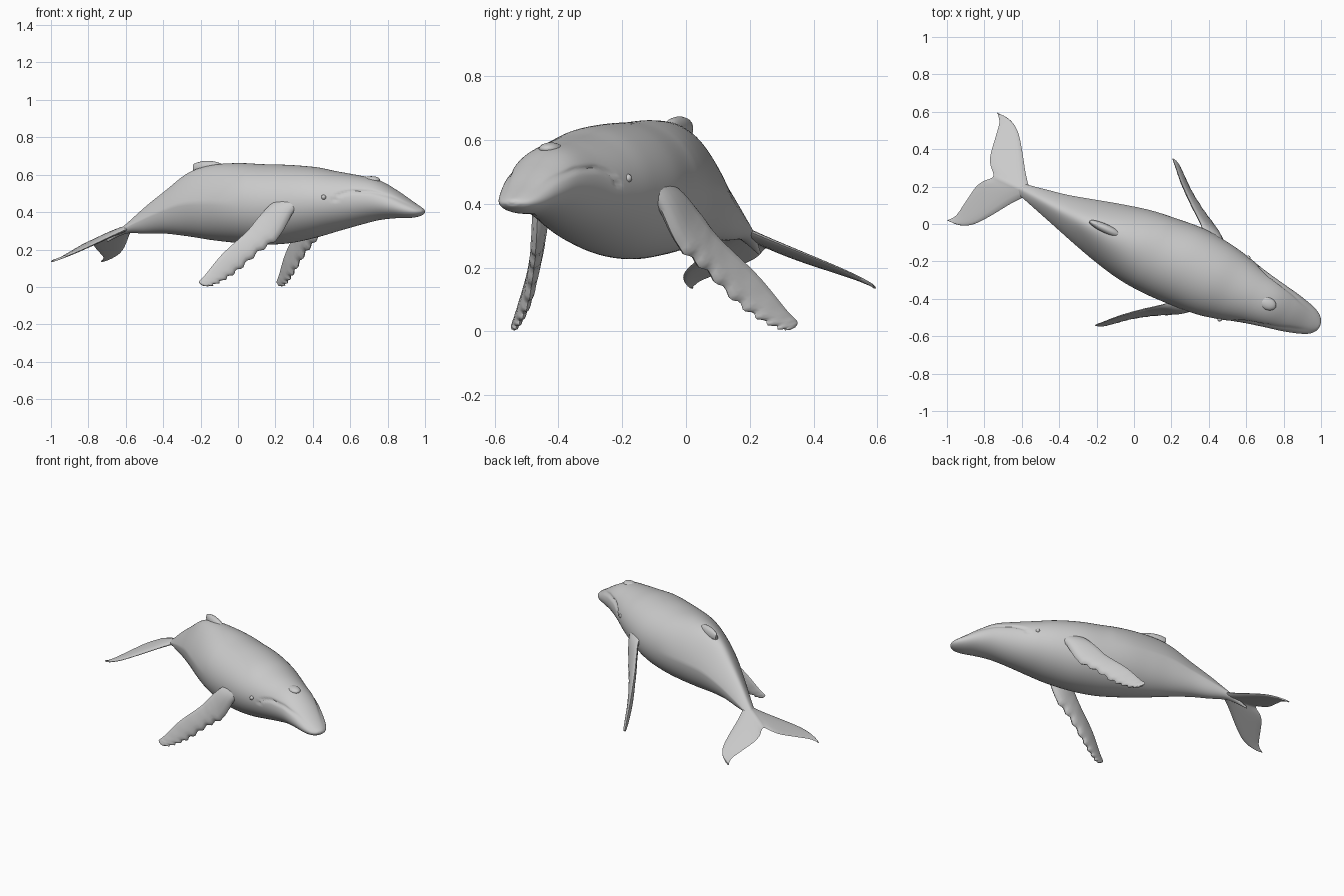
import bpy, bmesh, math
from mathutils import Vector, Matrix

if "Cube" in bpy.data.objects:
    bpy.data.objects.remove(bpy.data.objects["Cube"])

grey = bpy.data.materials.new("whale_grey")
grey.use_nodes = True
grey.diffuse_color = (0.6, 0.6, 0.6, 1)
grey.node_tree.nodes["Principled BSDF"].inputs["Base Color"].default_value = (0.6, 0.6, 0.6, 1)

# The animal is modelled along x, then turned to its diagonal heading
PLACE = Matrix.Rotation(math.radians(-25), 4, 'Z') @ Matrix.Translation((0, -0.087, 0))


def finish(name, bm):
    bmesh.ops.recalc_face_normals(bm, faces=bm.faces)
    bm.transform(PLACE)
    mesh = bpy.data.meshes.new(name)
    bm.to_mesh(mesh)
    bm.free()
    mesh.materials.append(grey)
    obj = bpy.data.objects.new(name, mesh)
    bpy.context.collection.objects.link(obj)
    bpy.ops.object.select_all(action='DESELECT')
    obj.select_set(True)
    bpy.context.view_layer.objects.active = obj
    bpy.ops.object.shade_smooth_by_angle(angle=math.radians(50))
    return obj


def loft(name, rings):
    bm = bmesh.new()
    loops = [[bm.verts.new(p) for p in ring] for ring in rings]
    n = len(loops[0])
    for a, b in zip(loops, loops[1:]):
        for i in range(n):
            j = (i + 1) % n
            bm.faces.new((a[i], a[j], b[j], b[i]))
    bm.faces.new(loops[0])
    bm.faces.new(loops[-1])
    return finish(name, bm)


def spline(points, steps):
    """Catmull-Rom samples through a list of tuples."""
    pts = [Vector(p) for p in points]
    pts = [pts[0] * 2 - pts[1]] + pts + [pts[-1] * 2 - pts[-2]]
    out = []
    for a, b, c, d in zip(pts, pts[1:], pts[2:], pts[3:]):
        for k in range(steps):
            t = k / steps
            out.append(0.5 * (b * 2 + (c - a) * t + (a * 2 - b * 5 + c * 4 - d) * t * t
                              + (b * 3 - a - c * 3 + d) * t ** 3))
    return out + [pts[-2]]


def blade_ring(lead, trail, normal, thick, n=14):
    """Lens-shaped section between a leading and a trailing edge."""
    mid, half = (lead + trail) / 2, (lead - trail) / 2
    return [mid + half * math.cos(a) + normal * (thick / 2 * math.sin(a) * (1 + 0.35 * math.cos(a)))
            for a in (2 * math.pi * i / n for i in range(n))]


# Body stations: length, sideways bend, half width, top, bottom
body = [(-.73, 0, .005, .255, .24), (-.62, 0, .033, .335, .285), (-.5, -.006, .062, .43, .285),
        (-.38, -.012, .092, .515, .285), (-.24, -.014, .132, .612, .27), (-.1, -.014, .17, .652, .25),
        (.05, -.012, .203, .662, .235), (.2, -.008, .218, .656, .226), (.35, 0, .222, .652, .235),
        (.5, 0, .21, .64, .265), (.62, .002, .186, .618, .297), (.74, .005, .153, .598, .328),
        (.86, .008, .127, .572, .356), (.96, .01, .107, .52, .367), (1.05, .012, .082, .463, .369),
        (1.1, .012, .058, .433, .377), (1.125, .012, .03, .417, .39), (1.132, .012, .006, .407, .402)]
mouth = [(.68, .455), (.71, .495), (.77, .512), (.88, .508), (.98, .482), (1.07, .44), (1.14, .405)]


def mouth_height(s):
    for (a, za), (b, zb) in zip(mouth, mouth[1:]):
        if a <= s <= b:
            return za + (zb - za) * (s - a) / (b - a)
    return None


rings = []
for s, bend, width, top, bottom in spline(body, 7):
    keel = 0.4 * min(1, max(0, (0.15 - s) / 0.4))
    mid, lip, ring = bottom + 0.5 * (top - bottom), mouth_height(s), []
    for i in range(96):
        a = 2 * math.pi * i / 96
        up = math.sin(a)
        z = mid + (top - bottom) / 2 * up
        w = max(width, .003) * math.cos(a) * (1 - keel * max(0, up))
        if lip:
            w *= 1 - 0.07 * math.exp(-((z - lip) / 0.008) ** 2)
        ring.append((s, bend + w, z))
    rings.append(ring)
loft("body", rings)

# Tail flukes: side distance, leading edge, trailing edge
half_tail = [(.05, -.61, -.83), (.1, -.648, -.852), (.2, -.715, -.868), (.27, -.77, -.88),
             (.305, -.82, -.902), (.317, -.87, -.915), (.314, -.902, -.914)]
tail = [(-u, a, b) for u, a, b in reversed(half_tail)] + [(0, -.57, -.79)] + half_tail
rings = []
for u, a, b in spline(tail, 5):
    edge = [Vector((s, u, .32 + .3 * (s + .597) - .28 * abs(u))) for s in (a, b)]
    rings.append(blade_ring(edge[0], edge[1], Vector((0, 0, 1)), .03 - .06 * abs(u)))
loft("tail_flukes", rings)

# Flippers: matching points on the trailing and leading edges
trailing = [(.38, .15, .49), (.336, .225, .44), (.285, .27, .37), (.235, .31, .295),
            (.133, .398, .175), (.065, .467, .065), (.04, .491, .03), (.05, .488, .012)]
leading = [(.52, .15, .46), (.465, .205, .40), (.398, .246, .27), (.3, .301, .185),
           (.209, .361, .09), (.145, .416, .035), (.095, .461, .006), (.07, .478, .004)]
for side, name in ((1, "left_flipper"), (-1, "right_flipper")):
    rings = []
    pairs = list(zip(spline(trailing, 8), spline(leading, 8)))
    for k, (t, l) in enumerate(pairs):
        f = k / (len(pairs) - 1)
        nxt, prev = pairs[min(k + 1, len(pairs) - 1)], pairs[max(k - 1, 0)]
        chord = l - t
        run = (nxt[0] + nxt[1]) - (prev[0] + prev[1])
        normal = chord.cross(run).normalized()
        # Knobbly leading edge
        if 0.3 < f < 0.9:
            l = l + chord.normalized() * 0.008 * math.sin(k * 1.5)
        ring = blade_ring(l, t, normal, .045 * (1 - f) + .012)
        rings.append([(p.x, p.y * side, p.z) for p in ring])
    loft(name, rings)

# Dorsal fin: hooked ridge, stations run from front to rear tip
rings = []
for s, top, low, w in spline([(-.03, .645, .61, .012), (-.08, .667, .61, .022), (-.14, .674, .6, .024),
                              (-.19, .668, .6, .018), (-.222, .657, .61, .008)], 4):
    rings.append([(s + .02 * (math.sin(a) < -.5), w * math.cos(a), (top + low) / 2 + (top - low) / 2 * math.sin(a))
                  for a in (2 * math.pi * i / 16 for i in range(16))])
loft("dorsal_fin", rings)


def ellipsoid(name, centre, size):
    bm = bmesh.new()
    bmesh.ops.create_uvsphere(bm, u_segments=20, v_segments=12, radius=1)
    bm.transform(Matrix.Translation(centre) @ Matrix.Diagonal((*size, 1)))
    finish(name, bm)


# Blowhole ridge and eyes
ellipsoid("blowhole_ridge", (.825, .004, .572), (.05, .035, .02))
for side, name in ((1, "left_eye"), (-1, "right_eye")):
    ellipsoid(name, (.63, side * .18, .48), (.013, .013, .013))
